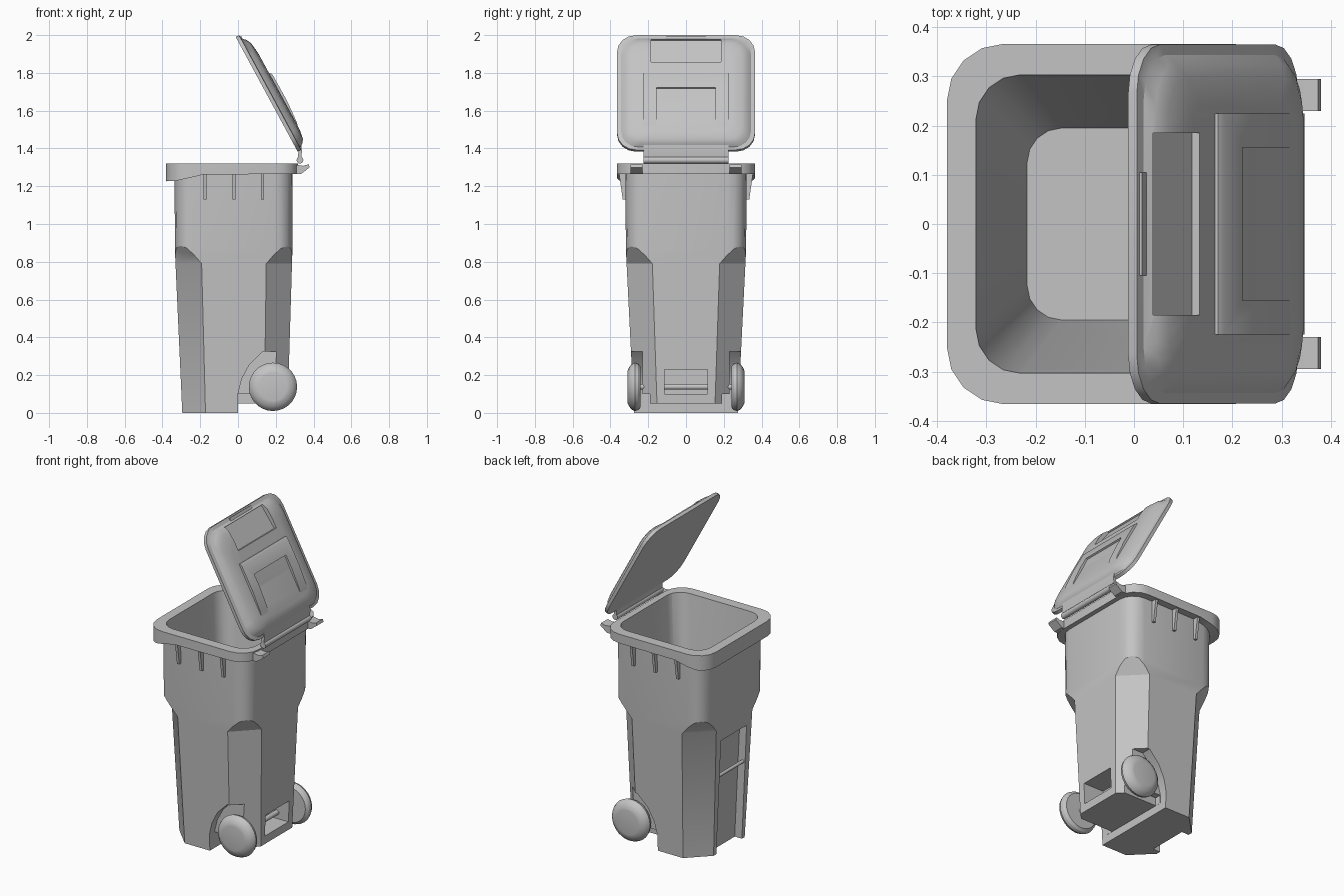
import bpy, bmesh, math
from mathutils import Vector

if "Cube" in bpy.data.objects:
    bpy.data.objects.remove(bpy.data.objects["Cube"])

GREY = (0.55, 0.55, 0.55, 1)
plastic = bpy.data.materials.new("grey_plastic")
plastic.use_nodes = True
plastic.diffuse_color = GREY
plastic.node_tree.nodes["Principled BSDF"].inputs["Base Color"].default_value = GREY
parts = []


def finish(name, bm, keep=True):
    bmesh.ops.recalc_face_normals(bm, faces=bm.faces)
    mesh = bpy.data.meshes.new(name)
    bm.to_mesh(mesh)
    bm.free()
    mesh.materials.append(plastic)
    obj = bpy.data.objects.new(name, mesh)
    bpy.context.collection.objects.link(obj)
    if keep:
        parts.append(obj)
    else:
        obj.hide_render = True
    return obj


def loft(name, rings, keep=True):
    """Skin a stack of equal rings and cap both ends."""
    bm = bmesh.new()
    rows = [[bm.verts.new(p) for p in ring] for ring in rings]
    n = len(rows[0])
    for a, b in zip(rows, rows[1:]):
        for i in range(n):
            j = (i + 1) % n
            bm.faces.new((a[i], a[j], b[j], b[i]))
    bm.faces.new(rows[0])
    bm.faces.new(rows[-1])
    return finish(name, bm, keep)


def rounded(z, x0, x1, hy, r, steps=4):
    """Rounded rectangle at height z."""
    corners = [(x1 - r, hy - r), (x0 + r, hy - r), (x0 + r, r - hy), (x1 - r, r - hy)]
    ring = []
    for k, (cx, cy) in enumerate(corners):
        for s in range(steps + 1):
            a = math.pi / 2 * (k + s / steps)
            ring.append((cx + r * math.cos(a), cy + r * math.sin(a), z))
    return ring


def turned(name, x, z, profile, sides=28):
    """Round part about an axis along y, profile of (y, radius)."""
    turn = [2 * math.pi * i / sides for i in range(sides)]
    return loft(name, [[(x + r * math.cos(a), y, z + r * math.sin(a)) for a in turn]
                       for y, r in profile])


def solid(name, pts, vec, keep=True):
    """Extrude a flat polygon along a vector."""
    vec = Vector(vec)
    return loft(name, [pts, [Vector(p) + vec for p in pts]], keep)


def prism(name, xz, y0, y1, keep=True):
    return solid(name, [(x, y0, z) for x, z in xz], (0, y1 - y0, 0), keep)


def box(x0, x1, z0, z1):
    return [(x0, z0), (x1, z0), (x1, z1), (x0, z1)]


def cut(obj, cutter):
    mod = obj.modifiers.new("cut", "BOOLEAN")
    mod.operation = "DIFFERENCE"
    mod.solver = "EXACT"
    mod.object = cutter
    bpy.context.view_layer.objects.active = obj
    bpy.ops.object.modifier_apply(modifier=mod.name)
    bpy.data.objects.remove(cutter)


def cavity():
    return loft("cavity_cutter", [rounded(0.26, -0.217, 0.17, 0.195, 0.07),
                                  rounded(1.34, -0.323, 0.28, 0.305, 0.09)], False)


# Bin body: straight top, tapered lower half
body = loft("bin_body", [rounded(0, -0.295, 0.262, 0.275, 0.09),
                         rounded(0.86, -0.334, 0.288, 0.318, 0.1),
                         rounded(1.31, -0.336, 0.29, 0.322, 0.1)])

# Flat chamfers on the lower corners, with sloping tops
for sx, mid_x, taper in ((-1, 0.26, 0.03), (1, 0.217, 0.025)):
    for sy in (-1, 1):
        out = Vector((sx, sy, 0)).normalized()
        side = Vector((-sy, sx, 0)).normalized()
        top = Vector((sx * mid_x, sy * 0.247, 0.79))
        low = top - Vector((sx * taper, sy * taper, 0.79)) * 1.1
        outline = [low, top, top + out * 0.12 + Vector((0, 0, 0.186)), low + out * 0.35]
        cut(body, solid("corner_cutter", [p - side * 0.2 for p in outline], side * 0.4, False))

# Front grab recess, raised base at the back, axle pocket
cut(body, prism("recess_cutter", [(-0.241, -0.1), (-0.28, 0.71), (-0.5, 0.71), (-0.5, -0.1)],
                -0.125, 0.125, False))
cut(body, prism("base_cutter", box(0, 0.5, -0.1, 0.05), -0.5, 0.5, False))
cut(body, prism("pocket_cutter", box(0.13, 0.5, 0.1, 0.23), -0.115, 0.115, False))

# Wheel wells
well = [(0, -0.1), (0, 0.1), (0.02, 0.18), (0.06, 0.255), (0.13, 0.325), (0.4, 0.325), (0.4, -0.1)]
for s in (-1, 1):
    cut(body, prism("well_cutter", well, s * 0.23, s * 0.5, False))
    cut(body, prism("step_cutter", box(0.001, 0.5, -0.1, 0.1), s * 0.19, s * 0.5, False))
cut(body, cavity())

# Rim, deeper at the front
rim = loft("rim", [rounded(z, -0.38, 0.318, 0.366, 0.115) for z in (1.2, 1.32)])
cut(rim, prism("rim_cutter", [(-0.5, 1.222), (-0.33, 1.228), (-0.18, 1.262), (0.5, 1.266),
                              (0.5, 1.1), (-0.5, 1.1)], -0.5, 0.5, False))
cut(rim, cavity())

# Mirrored parts: ribs, hinge lugs and wheels
lug = [(0.28, 1.266), (0.335, 1.266), (0.38, 1.3), (0.374, 1.316), (0.345, 1.308), (0.28, 1.318)]
tyre = [(0.24, 0.07), (0.24, 0.108), (0.253, 0.123), (0.27, 0.128), (0.287, 0.121),
        (0.301, 0.104), (0.309, 0.086), (0.311, 0.075)]
for s, tag in ((-1, "right"), (1, "left")):
    for i, x in enumerate((-0.175, -0.02, 0.13)):
        solid(f"rib_{tag}_{i + 1}", [(x - 0.008, s * y, z) for y, z in
              ((0.3, 1.27), (0.355, 1.27), (0.335, 1.13), (0.3, 1.13))], (0.016, 0, 0))
    prism("hinge_lug_" + tag, lug, s * 0.23, s * 0.295)
    turned("wheel_" + tag, 0.185, 0.138, [(s * y, r) for y, r in tyre])

# Rods
for name, x, z, half, r in (("axle", 0.185, 0.138, 0.25, 0.015),
                            ("grab_bar", -0.3, 0.48, 0.13, 0.01),
                            ("hinge_rod", 0.328, 1.338, 0.225, 0.018)):
    turned(name, x, z, [(-half, r), (half, r)], 14)

# Lid, built flat from front edge to hinge, then swung open
lid = loft("lid", [rounded(0, 0, 0.69, 0.365, 0.1), rounded(0.02, 0, 0.69, 0.365, 0.1),
                   rounded(0.024, 0.022, 0.675, 0.343, 0.09),
                   rounded(0.042, 0.04, 0.663, 0.325, 0.085),
                   rounded(0.056, 0.068, 0.645, 0.297, 0.08),
                   rounded(0.064, 0.13, 0.6, 0.24, 0.07)])
cut(lid, prism("handle_cutter", [(0.036, 0.027), (0.185, 0.048), (0.192, 0.12), (0.036, 0.12)],
               -0.185, 0.185, False))
handle = prism("lid_handle", box(0.008, 0.034, 0.01, 0.028), -0.105, 0.105)

# Raised hinge strap with a shallow inset panel
strap = prism("hinge_strap", [(0.25, 0.03), (0.254, 0.07), (0.268, 0.077), (0.43, 0.078),
                              (0.55, 0.07), (0.63, 0.05), (0.70, 0.02), (0.745, -0.012),
                              (0.735, -0.024), (0.69, 0.004), (0.6, 0.01)], -0.225, 0.225)
cut(strap, prism("panel_cutter", [(0.345, 0.067), (0.345, 0.12), (0.64, 0.12), (0.6, 0.0575)],
                 -0.155, 0.155, False))
for obj in (lid, handle, strap):
    obj.location = (-0.012, 0, 1.99)
    obj.rotation_euler = (0, math.radians(61.6), 0)

# Shading
bpy.ops.object.select_all(action="DESELECT")
for obj in parts:
    obj.select_set(True)
bpy.context.view_layer.objects.active = body
bpy.ops.object.shade_smooth_by_angle(angle=math.radians(30))
